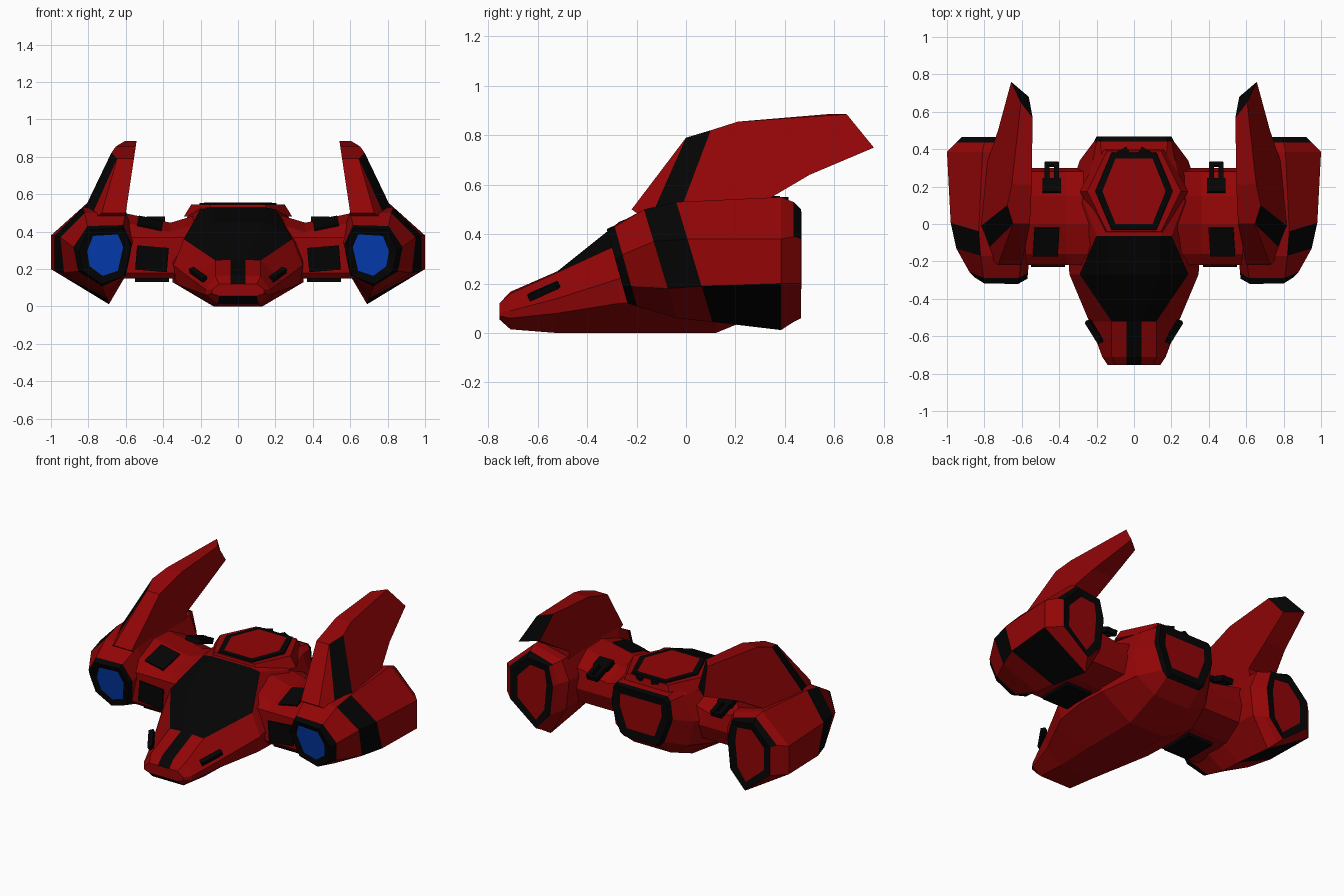
import bpy, bmesh, math
from mathutils import Vector, Euler

if "Cube" in bpy.data.objects:
    bpy.data.objects.remove(bpy.data.objects["Cube"])


def material(name, rgb):
    m = bpy.data.materials.new(name)
    m.diffuse_color = (*rgb, 1)
    m.use_nodes = True
    m.node_tree.nodes["Principled BSDF"].inputs["Base Color"].default_value = m.diffuse_color
    return m


MATS = [material("dark red", (0.29, 0.0015, 0.002)),
        material("black", (0.0012, 0.0012, 0.0012)),
        material("intake blue", (0.002, 0.055, 0.55))]
RED, BLACK, BLUE = 0, 1, 2


def finish(name, bm, mirror):
    bmesh.ops.recalc_face_normals(bm, faces=bm.faces)
    me = bpy.data.meshes.new(name)
    bm.to_mesh(me)
    bm.free()
    for m in MATS:
        me.materials.append(m)
    ob = bpy.data.objects.new(name, me)
    bpy.context.collection.objects.link(ob)
    if mirror:
        ob.modifiers.new("Mirror", 'MIRROR').use_mirror_merge = False
    return ob


def loft(name, rings, rule=lambda i, j: RED, start=(RED,), end=(RED,), mirror=True):
    """Skin rings of points; a cap given as (frame, centre, width, depth) is inset."""
    bm = bmesh.new()
    vs = [[bm.verts.new(p) for p in r] for r in rings]
    n = len(rings[0])
    for i in range(len(rings) - 1):
        for j in range(n):
            k = (j + 1) % n
            f = bm.faces.new((vs[i][j], vs[i][k], vs[i + 1][k], vs[i + 1][j]))
            f.material_index = rule(i, j)
    caps = [(bm.faces.new(vs[0]), start), (bm.faces.new(vs[-1]), end)]
    bmesh.ops.recalc_face_normals(bm, faces=bm.faces)
    for f, cap in caps:
        f.material_index = cap[0]
        if len(cap) > 1:
            bmesh.ops.inset_individual(bm, faces=[f], thickness=cap[2], depth=cap[3])
            f.material_index = cap[1]
    return finish(name, bm, mirror)


def box(name, centre, size, rot=(0, 0, 0), mat=BLACK, mirror=True):
    bm = bmesh.new()
    bmesh.ops.create_cube(bm, size=1)
    e = Euler(rot).to_matrix()
    for v in bm.verts:
        v.co = e @ Vector(a * b for a, b in zip(v.co, size)) + Vector(centre)
    for f in bm.faces:
        f.material_index = mat
    return finish(name, bm, mirror)


# Fuselage: half sections at y, from top edge round to bottom edge (x, z)
SECTIONS = [
    (-.755, [(.04, .12), (.10, .12), (.14, .09), (.14, .07), (.10, .055)]),
    (-.71, [(.04, .167), (.12, .16), (.17, .09), (.17, .06), (.11, .015)]),
    (-.52, [(.04, .25), (.12, .245), (.24, .14), (.22, .08), (.12, 0)]),
    (-.27, [(.14, .45), (.29, .36), (.345, .22), (.33, .12), (.13, 0)]),
    (-.065, [(.14, .53), (.20, .52), (.36, .30), (.35, .13), (.13, 0)]),
    (.12, [(.20, .53), (.27, .48), (.36, .30), (.34, .13), (.13, 0)]),
    (.34, [(.17, .51), (.22, .48), (.29, .33), (.26, .17), (.13, .09)]),
    (.44, [(.18, .50), (.20, .475), (.215, .36), (.155, .20), (.12, .165)]),
    (.468, [(.17, .49), (.19, .47), (.20, .36), (.14, .20), (.11, .18)]),
]


def hull_rule(i, j):
    if i in (2, 3) and j in (0, 8, 9):   # canopy glass
        return BLACK
    if i < 2 and j == 9:                 # nose stripe
        return BLACK
    if i == 0 and j == 4:                # chin vent
        return BLACK
    return BLACK if i == 7 else RED      # rim of the rear frame


loft("fuselage",
     [[(x, y, z) for x, z in h] + [(-x, y, z) for x, z in reversed(h)] for y, h in SECTIONS],
     hull_rule, end=(BLACK, RED, .052, -.008), mirror=False)


# Dorsal hatch: tapered plinth, black ring plate, red lid
def hexagon(rx, ry, z, cy=.175):
    pts = [(-1, 0), (-.58, 1), (.58, 1), (1, 0), (.58, -1), (-.58, -1)]
    return [(x * rx, cy + y * ry, z) for x, y in pts]


loft("hatch_plinth", [hexagon(.29, .23, .48), hexagon(.25, .215, .545)], mirror=False)
loft("hatch_ring", [hexagon(.21, .21, .53), hexagon(.205, .205, .554)],
     lambda i, j: BLACK, mirror=False, end=(BLACK, RED, .036, .001))
box("hatch_hinge", (.06, .375, .54), (.07, .05, .02), (0, 0, -.5))

# Nose side slots
box("nose_slot", (.213, -.575, .17), (.03, .14, .028), (.38, .35, -.42))

# Wing stubs joining the fuselage to the pods; the top rises towards the pods
WING = [(-.19, .15), (-.22, .18), (-.22, .37), (-.16, .42), (0, .47), (.15, .46),
        (.28, .40), (.30, .30), (.26, .20), (.10, .15)]
loft("wing_stub", [[(x, y, z + (dz if z > .38 else 0)) for y, z in WING]
                   for x, dz in ((.22, .02), (.36, -.022), (.64, .036))])
box("wing_front_intake", (.46, -.22, .255), (.17, .018, .13), (0, -.08, 0))
box("wing_top_panel", (.47, -.095, .443), (.135, .16, .014), (.303, -.2, 0))
box("wing_under_panel", (.46, -.06, .145), (.18, .22, .03))
for x in (.415, .465):
    box("rear_clip_arm", (x, .25, .435), (.026, .16, .035), (-.35, 0, 0))
box("rear_clip_base", (.44, .205, .453), (.1, .075, .03), (-.35, 0, 0))
box("rear_clip_bar", (.44, .32, .41), (.07, .02, .03), (-.35, 0, 0))

# Engine pods: sections (y at z=.4, slant, outline x/z from inner top, over the outside)
POD = [
    (-.315, .28, [(.62, .42), (.80, .41), (.85, .30), (.83, .19), (.73, .12), (.61, .16), (.57, .32)]),
    (-.28, .28, [(.615, .435), (.805, .43), (.88, .317), (.855, .188), (.725, .108), (.60, .166), (.567, .33)]),
    (-.14, .30, [(.60, .50), (.82, .50), (.95, .37), (.93, .18), (.71, .06), (.575, .19), (.555, .38)]),
    (0, .30, [(.60, .51), (.83, .53), (.98, .38), (.98, .19), (.70, .045), (.575, .2), (.555, .38)]),
    (.385, 0, [(.61, .50), (.81, .55), (1.0, .38), (1.0, .20), (.69, .012), (.58, .2), (.56, .38)]),
    (.435, 0, [(.64, .485), (.80, .53), (.95, .39), (.95, .20), (.725, .045), (.62, .18), (.60, .37)]),
    (.465, 0, [(.65, .48), (.80, .50), (.92, .38), (.92, .20), (.74, .06), (.64, .17), (.62, .36)]),
]


def pod_rule(i, j):
    intake_rim = i == 0
    side_band = i == 2 and j in (1, 2)
    under_panel = i == 3 and j == 3
    rear_rim = i == 5 and j in (0, 1)
    return BLACK if intake_rim or side_band or under_panel or rear_rim else RED


loft("engine_pod", [[(x, y + k * (.4 - z), z) for x, z in o] for y, k, o in POD], pod_rule,
     start=(BLACK, BLUE, .044, -.008), end=(BLACK, RED, .05, -.008))


# Swept fins: slabs whose sides lean inward with height, tapered towards the leading edge
def fin_outer_x(y, z):
    ahead = max(0, -.04 + .378 * (z - .45) - y)
    return .83 - .45 * (z - .5) - .08 * y - .6 * ahead


def fin(name, profile, outer=RED, end_edge=None):
    inner_ring = [(.60 - .15 * (z - .5), y - (.08 if y > .6 else 0), z) for y, z in profile]
    outer_ring = [(fin_outer_x(y, z), y, z) for y, z in profile]
    loft(name, [inner_ring, outer_ring],
         lambda i, j: BLACK if j == end_edge else RED, end=(outer,))


fin("fin_leading_edge", [(-.22, .50), (0, .79), (-.15, .45)])
fin("fin_stripe", [(0, .79), (.10, .82), (-.04, .45), (-.15, .45)], BLACK)
fin("fin_body", [(.10, .82), (.21, .855), (.65, .885), (.76, .75), (.50, .64),
                 (.33, .54), (.33, .45), (-.04, .45)], end_edge=2)
